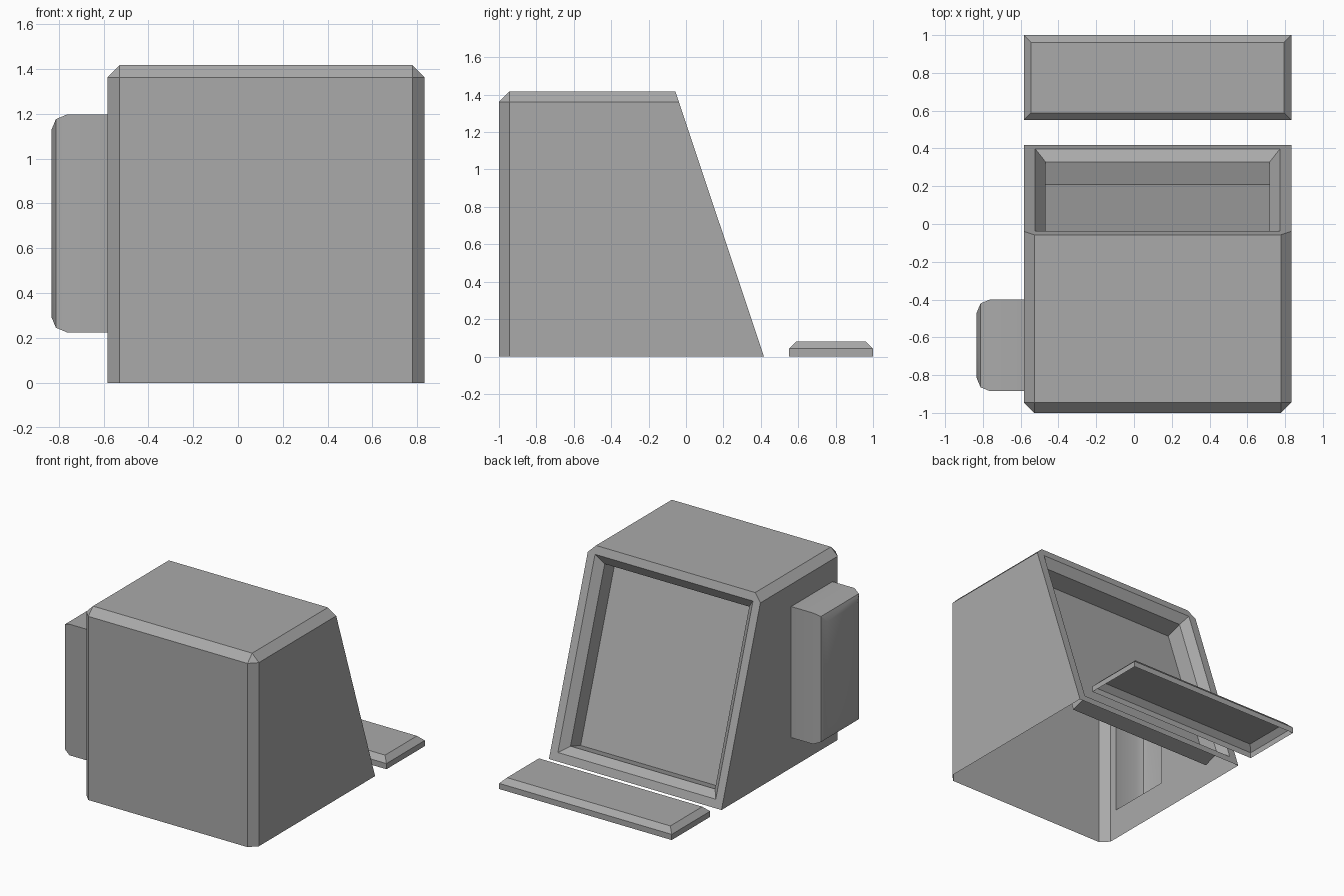
import bpy, bmesh, math
from mathutils import Vector

cube = bpy.data.objects.get("Cube")
if cube:
    bpy.data.objects.remove(cube, do_unlink=True)

# One plain grey for every part
grey = bpy.data.materials.new("plain_grey")
grey.use_nodes = True
colour = (0.4, 0.4, 0.4, 1)
grey.diffuse_color = colour
grey.node_tree.nodes["Principled BSDF"].inputs["Base Color"].default_value = colour

X0, X1 = -0.583, 0.833          # shared width of case and keyboard
HEIGHT = 1.417


def finish(bm, name):
    """Turn a bmesh into a shaded, coloured object."""
    bmesh.ops.recalc_face_normals(bm, faces=bm.faces[:])
    mesh = bpy.data.meshes.new(name)
    bm.to_mesh(mesh)
    bm.free()
    mesh.materials.append(grey)
    obj = bpy.data.objects.new(name, mesh)
    bpy.context.collection.objects.link(obj)
    bpy.ops.object.select_all(action='DESELECT')
    obj.select_set(True)
    bpy.context.view_layer.objects.active = obj
    bpy.ops.object.shade_smooth_by_angle(angle=math.radians(30))
    return obj


def prism(profile, x0, x1):
    """Extrude a (y, z) profile along x."""
    bm = bmesh.new()
    base = bm.faces.new([bm.verts.new((x0, y, z)) for y, z in profile])
    ext = bmesh.ops.extrude_face_region(bm, geom=[base], use_keep_orig=True)
    moved = [v for v in ext["geom"] if isinstance(v, bmesh.types.BMVert)]
    bmesh.ops.translate(bm, verts=moved, vec=(x1 - x0, 0, 0))
    bmesh.ops.recalc_face_normals(bm, faces=bm.faces[:])
    return bm


def rectangle(y0, y1, z0, z1):
    return [(y0, z0), (y1, z0), (y1, z1), (y0, z1)]


def facing(bm, direction):
    """The face that looks most nearly along a direction."""
    bm.normal_update()
    return max(bm.faces, key=lambda f: f.normal.dot(direction) + 0.001 * f.calc_area())


def bevel(bm, edges, width, segments=1):
    bmesh.ops.bevel(bm, geom=edges, offset=width, segments=segments,
                    profile=0.5, affect='EDGES')


def remove(bm, face):
    bmesh.ops.delete(bm, geom=[face], context='FACES_ONLY')


def add_loop(bm, points):
    verts = [bm.verts.new(p) for p in points]
    edges = [bm.edges.new((verts[i - 1], verts[i])) for i in range(len(verts))]
    return verts, edges


def cut_hole(bm, face, points):
    """Replace a flat face by one with a hole, returning the hole's corners."""
    outer = face.edges[:]
    remove(bm, face)
    verts, inner = add_loop(bm, points)
    bmesh.ops.triangle_fill(bm, edges=outer + inner, use_beauty=True)
    return verts


DOWN, LEFTWARD = Vector((0, 0, -1)), Vector((-1, 0, 0))

# Monitor case: wedge with chamfered front and top edges, open underneath
foot, crown = Vector((0, 0.417, 0)), Vector((0, -0.057, HEIGHT))
up = (crown - foot).normalized()
outward = Vector((0, up.z, -up.y))
slope = (crown - foot).length
bm = prism([(-1, 0), (foot.y, 0), (crown.y, HEIGHT), (-1, HEIGHT)], X0, X1)
bevel(bm, [e for e in bm.edges
           if all(f.normal.z > -0.5 and f.normal.y < 0.5 for f in e.link_faces)], 0.055)
remove(bm, facing(bm, DOWN))


# Screen recess: chamfered lip, straight walls and a flat screen
def screen_loop(inset, depth):
    corners = [(X0 + inset, inset), (X1 - inset, inset),
               (X1 - inset, slope - inset), (X0 + inset, slope - inset)]
    return [Vector((x, 0, 0)) + foot + up * t - outward * depth for x, t in corners]


loop = cut_hole(bm, facing(bm, outward), screen_loop(0.06, 0))
for depth in (0.055, 0.181):
    inner = [bm.verts.new(p) for p in screen_loop(0.115, depth)]
    for i in range(4):
        bm.faces.new((loop[i - 1], loop[i], inner[i], inner[i - 1]))
    loop = inner
bm.faces.new(loop)

# Opening in the case wall behind the side box
box_profile = rectangle(-0.885, -0.40, 0.225, 1.197)
cut_hole(bm, facing(bm, LEFTWARD), [(X0, y, z) for y, z in box_profile])
finish(bm, "monitor_case")

# Side box: hollow, with a rounded outer end
bm = prism(box_profile, -0.833, X0)
remove(bm, facing(bm, -LEFTWARD))
bevel(bm, facing(bm, LEFTWARD).edges[:], 0.07, 2)
finish(bm, "side_box")

# Keyboard: low slab with a chamfered top, open underneath
bm = prism(rectangle(0.55, 1.0, 0, 0.08), X0, X1)
remove(bm, facing(bm, DOWN))
bevel(bm, facing(bm, -DOWN).edges[:], 0.038)
finish(bm, "keyboard")
